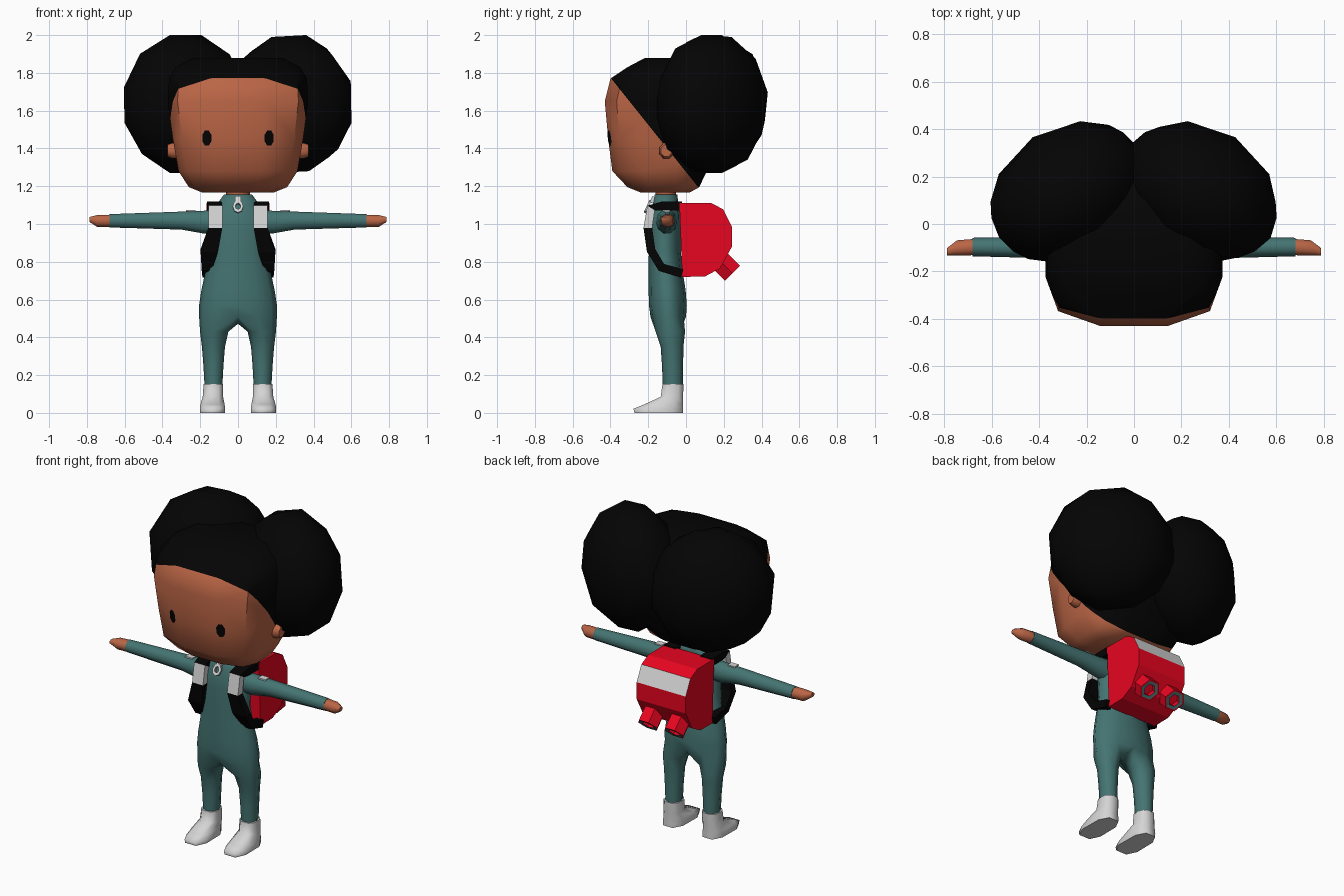
import bpy, bmesh, math
from mathutils import Vector, Matrix

if "Cube" in bpy.data.objects:
    bpy.data.objects.remove(bpy.data.objects["Cube"])


def material(name, rgb):
    m = bpy.data.materials.new(name)
    m.diffuse_color = (*rgb, 1)
    m.use_nodes = True
    m.node_tree.nodes["Principled BSDF"].inputs["Base Color"].default_value = m.diffuse_color
    return m


SKIN = material("warm_brown_skin", (0.49, 0.13, 0.06))
HAIR = material("black", (0.0012, 0.0012, 0.0012))
TEAL = material("teal_cloth", (0.058, 0.175, 0.168))
WHITE = material("soft_white", (0.66, 0.66, 0.66))
RED = material("bright_red", (0.80, 0.0015, 0.014))


def finish(bm, name, mats, angle=60):
    """Turn a bmesh into a named object; angle 0 keeps it flat."""
    bmesh.ops.recalc_face_normals(bm, faces=bm.faces)
    me = bpy.data.meshes.new(name)
    bm.to_mesh(me)
    bm.free()
    ob = bpy.data.objects.new(name, me)
    bpy.context.collection.objects.link(ob)
    for m in mats:
        me.materials.append(m)
    if angle:
        bpy.ops.object.select_all(action='DESELECT')
        ob.select_set(True)
        bpy.context.view_layer.objects.active = ob
        bpy.ops.object.shade_smooth_by_angle(angle=math.radians(angle))
    return ob


def skin_strips(bm, vs):
    """Quads between successive vertex rings."""
    n = len(vs[0])
    return [[bm.faces.new((a[i], a[(i + 1) % n], b[(i + 1) % n], b[i])) for i in range(n)]
            for a, b in zip(vs, vs[1:])]


def bridge(bm, rings):
    """Skin a list of point rings and cap both ends."""
    vs = [[bm.verts.new(p) for p in r] for r in rings]
    strips = skin_strips(bm, vs)
    bm.faces.new(vs[0])
    bm.faces.new(vs[-1])
    return strips


def circle(n, start=0):
    return [(math.cos(start + 2 * math.pi * i / n), math.sin(start + 2 * math.pi * i / n))
            for i in range(n)]


def row_points(row, shape, axis='z', side=1):
    """Row is (position on axis, centre u, centre v, radius u, radius v)."""
    h, cu, cv, ru, rv = row
    pts = [(cu + ru * u, cv + rv * v) for u, v in shape]
    return [(side * u, v, h) if axis == 'z' else (side * h, u, v) for u, v in pts]


def loft(rows, shape, axis='z', side=1):
    bm = bmesh.new()
    bridge(bm, [row_points(r, shape, axis, side) for r in rows])
    return bm


def box(bm, centre, size, rot=Matrix()):
    bmesh.ops.create_cube(bm, size=1, matrix=Matrix.Translation(centre) @ rot
                          @ Matrix.Diagonal((*size, 1)))


# Head: rounded box, split along a slanted hairline
quarter = [(0.38, 1), (0.86, 0.8), (1, 0.35)]
rounded = quarter + [(x, -y) for x, y in reversed(quarter)]
rounded += [(-x, -y) for x, y in rounded]
head_rows = [(z, 0, (f + b) / 2, w, (b - f) / 2) for z, w, f, b in (
    (1.167, 0.19, -0.24, 0.02), (1.195, 0.26, -0.31, 0.07), (1.28, 0.315, -0.39, 0.11),
    (1.45, 0.345, -0.412, 0.17), (1.65, 0.372, -0.43, 0.20), (1.77, 0.365, -0.40, 0.20),
    (1.83, 0.33, -0.31, 0.17), (1.878, 0.24, -0.22, 0.10))]
bm = loft(head_rows, rounded)
hair_point, hair_normal = Vector((0, -0.40, 1.775)), Vector((0, 0.575, 0.46)).normalized()
bmesh.ops.bisect_plane(bm, geom=bm.verts[:] + bm.edges[:] + bm.faces[:],
                       plane_co=hair_point, plane_no=hair_normal)
for f in bm.faces:
    f.material_index = int((f.calc_center_median() - hair_point).dot(hair_normal) > 0)
head = finish(bm, "head", [SKIN, HAIR], 50)
bpy.context.view_layer.update()

# Neck
finish(loft([(1.12, 0, -0.107, 0.062, 0.055), (1.20, 0, -0.107, 0.066, 0.058)], circle(10)),
       "neck", [SKIN])

# Suit body: torso rings whose lowest ring splits into two legs at the crotch
bm = bmesh.new()
torso = [(1.155, 0, -0.106, 0.075, 0.06), (1.10, 0, -0.108, 0.115, 0.068),
         (1.05, 0, -0.11, 0.155, 0.08), (0.97, 0, -0.112, 0.16, 0.085),
         (0.85, 0, -0.112, 0.155, 0.085), (0.75, 0, -0.108, 0.172, 0.09),
         (0.65, 0, -0.10, 0.194, 0.098), (0.57, 0, -0.096, 0.206, 0.10),
         (0.51, 0, -0.094, 0.206, 0.094)]
vs = [[bm.verts.new(p) for p in row_points(r, circle(12))] for r in torso]
skin_strips(bm, vs)
bm.faces.new(vs[0])
crotch = bm.verts.new((0, -0.09, 0.472))
leg = [(0.43, 0.126, -0.083, 0.075, 0.078), (0.35, 0.13, -0.074, 0.061, 0.06),
       (0.25, 0.13, -0.071, 0.053, 0.056), (0.14, 0.13, -0.07, 0.047, 0.053)]
for s, order in ((1, (9, 10, 11, 0, 1, 2, 3)), (-1, (9, 8, 7, 6, 5, 4, 3))):
    top = [vs[-1][i] for i in order] + [crotch]
    rings = [[bm.verts.new(p) for p in row_points(r, circle(8, math.radians(225)), 'z', s)]
             for r in leg]
    skin_strips(bm, [top] + rings)
    bm.faces.new(rings[-1])
finish(bm, "suit_body", [TEAL], 80)

for s, side in ((1, "left"), (-1, "right")):
    # Hair puff: ball stretched diagonally outward and forward
    bm = bmesh.new()
    bmesh.ops.create_icosphere(bm, subdivisions=2, radius=1,
                               matrix=Matrix.Translation((s * 0.277, 0.135, 1.635))
                               @ Matrix.Rotation(math.radians(-33 * s), 4, 'Z')
                               @ Matrix.Diagonal((0.362, 0.275, 0.38, 1))
                               @ Matrix.Rotation(math.radians(16 * s), 4, 'Y'))
    finish(bm, side + "_hair_puff", [HAIR], 80)

    # Ear
    finish(loft([(0.30, -0.104, 1.388, 0.042, 0.046), (0.35, -0.104, 1.388, 0.04, 0.044),
                 (0.374, -0.104, 1.388, 0.03, 0.034)], circle(8, math.pi / 8), 'x', s),
           side + "_ear", [SKIN])

    # Eye: thin oval laid on the face
    bm = bmesh.new()
    pts = [(0, 0)] + [(0.026 * u, 0.044 * v) for u, v in circle(8, math.pi / 8)]
    ring = []
    for u, v in pts:
        start = Vector((s * 0.165 + u, -1, 1.455 + v))
        hit = head.ray_cast(start, Vector((0, 1, 0)))[1]
        ring.append(bm.verts.new(hit + Vector((0, -0.005, 0))))
    for i in range(8):
        bm.faces.new((ring[0], ring[1 + i], ring[1 + (i + 1) % 8]))
    eye = finish(bm, side + "_eye", [HAIR])
    if eye.data.polygons[0].normal.y > 0:
        eye.data.flip_normals()

    # Sleeve, hand and shoulder patch
    finish(loft([(0.08, -0.105, 1.015, 0.06, 0.07), (0.19, -0.10, 1.01, 0.052, 0.062),
                 (0.30, -0.10, 1.018, 0.046, 0.05), (0.68, -0.097, 1.017, 0.039, 0.037)],
                circle(10), 'x', s), side + "_sleeve", [TEAL])
    finish(loft([(0.67, -0.097, 1.017, 0.037, 0.035), (0.745, -0.101, 1.016, 0.035, 0.034),
                 (0.787, -0.117, 1.024, 0.018, 0.014)], circle(8, math.pi / 8), 'x', s),
           side + "_hand", [SKIN])
    bm = bmesh.new()
    box(bm, (s * 0.25, -0.105, 1.069), (0.05, 0.04, 0.008))
    finish(bm, side + "_sleeve_patch", [WHITE], 0)

    # Shoe: ankle that flares into a long wedge toe
    finish(loft([(0, 0.135, -0.145, 0.066, 0.13), (0.022, 0.135, -0.148, 0.067, 0.133),
                 (0.045, 0.135, -0.12, 0.064, 0.103), (0.085, 0.133, -0.075, 0.054, 0.06),
                 (0.152, 0.131, -0.07, 0.051, 0.056)],
                [(0.5, 1), (0.97, 0.55), (1, -0.5), (0.55, -0.98),
                 (-0.55, -0.98), (-1, -0.5), (-0.97, 0.55), (-0.5, 1)], side=s),
           side + "_shoe", [WHITE], 65)

    # Backpack strap: ribbon over the shoulder and under the arm, white on the chest
    path = [(0.125, -0.02, 1.095, 0.04), (0.125, -0.13, 1.095, 0.04), (0.12, -0.185, 1.085, 0.037),
            (0.12, -0.202, 0.98, 0.037), (0.152, -0.185, 0.86, 0.046),
            (0.166, -0.13, 0.77, 0.026), (0.168, -0.02, 0.738, 0.02)]
    rings = []
    for i, (x, y, z, w) in enumerate(path):
        a, b = path[max(i - 1, 0)], path[min(i + 1, len(path) - 1)]
        d = Vector((0, b[1] - a[1], b[2] - a[2])).normalized()
        off = Vector((0, d.z, -d.y)) * 0.023
        c = Vector((s * x, y, z))
        e = Vector((w, 0, 0))
        rings.append([c - e - off, c + e - off, c + e + off, c - e + off])
    bm = bmesh.new()
    for f in bridge(bm, rings)[2]:
        f.material_index = 1
    finish(bm, side + "_strap", [HAIR, WHITE], 0)

    # Backpack nozzle: six-sided red tube with a teal mouth and recessed red core
    bm = bmesh.new()
    rings = [[(r * u, r * v, h) for u, v in circle(6)]
             for r, h in ((0.065, 0), (0.065, 0.11), (0.056, 0.11), (0.036, 0.108), (0.036, 0.08))]
    for f in bridge(bm, rings)[2]:
        f.material_index = 1
    bmesh.ops.transform(bm, verts=bm.verts, matrix=Matrix.Translation((s * 0.09, 0.168, 0.817))
                        @ Matrix.Rotation(math.radians(-135), 4, 'X'))
    finish(bm, side + "_nozzle", [RED, TEAL], 0)

# Backpack: extruded side profile with a white band on the upper back
profile = [(-0.035, 1.112), (0.13, 1.112), (0.197, 1.078), (0.243, 0.985), (0.243, 0.88),
           (0.18, 0.765), (0.10, 0.722), (-0.02, 0.72)]
bm = bmesh.new()
strip = bridge(bm, [[(x, y, z) for y, z in profile] for x in (-0.168, 0.168)])[0]
strip[2].material_index = 1
finish(bm, "backpack", [RED, WHITE], 0)

# Zipper slider and hanging pull ring on the collar
tilt = Matrix.Rotation(math.radians(-25), 4, 'X')
bm = bmesh.new()
box(bm, (0, -0.176, 1.128), (0.03, 0.02, 0.035), tilt)
finish(bm, "zipper_slider", [WHITE], 0)
bm = bmesh.new()
rings = [[(r * u, y, r * 1.3 * v) for u, v in circle(8)]
         for r, y in ((0.028, -0.006), (0.028, 0.006), (0.014, 0.006), (0.014, -0.006))]
vs = [[bm.verts.new(p) for p in r] for r in rings]
skin_strips(bm, vs + vs[:1])
bmesh.ops.transform(bm, verts=bm.verts, matrix=Matrix.Translation((0, -0.203, 1.092)) @ tilt)
finish(bm, "zipper_pull", [WHITE], 0)
